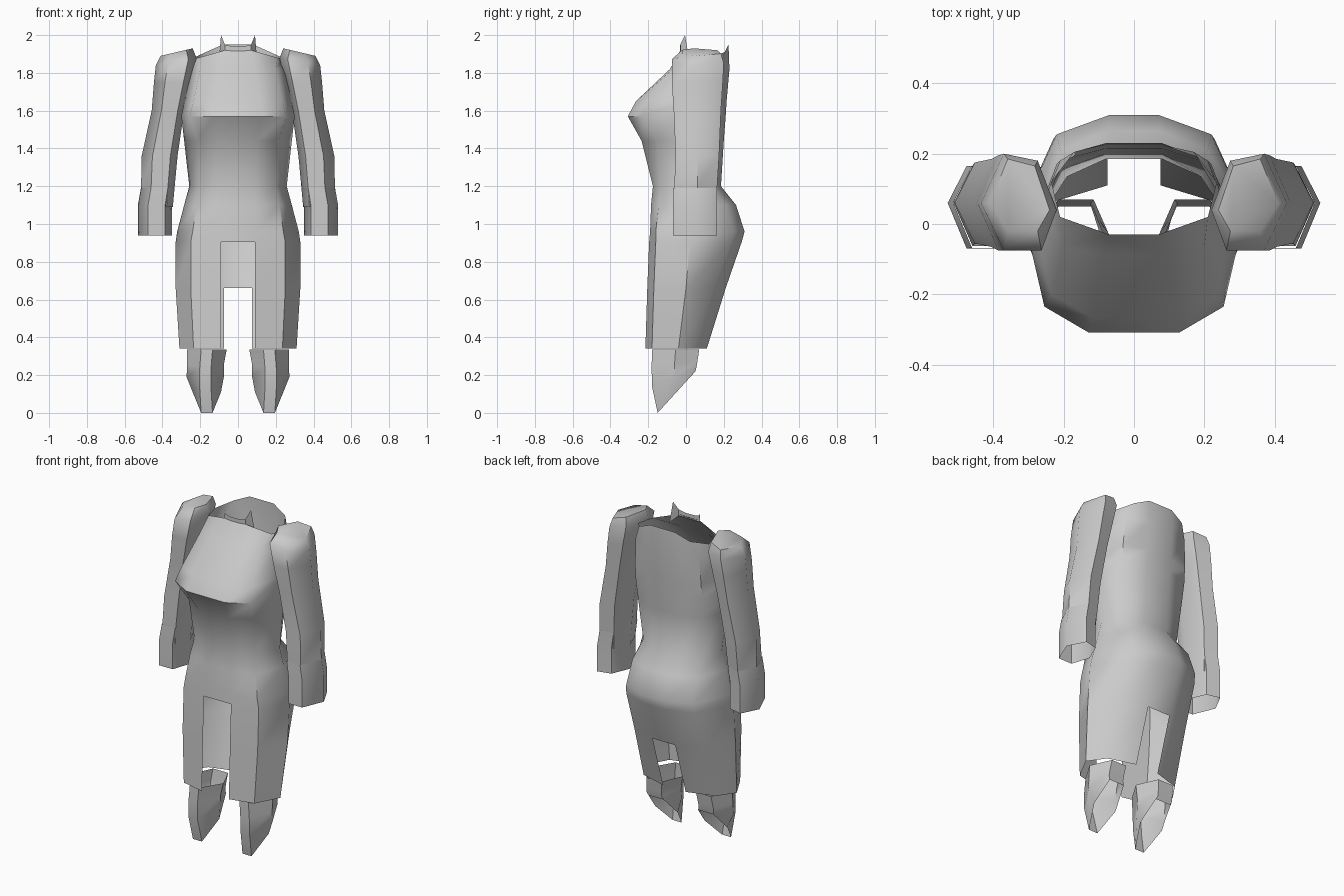
import bpy
import math

cube = bpy.data.objects.get("Cube")
if cube:
    bpy.data.objects.remove(cube, do_unlink=True)

grey = bpy.data.materials.new("cloth grey")
grey.use_nodes = True
COL = (0.6, 0.6, 0.6, 1)
grey.diffuse_color = COL
grey.node_tree.nodes["Principled BSDF"].inputs["Base Color"].default_value = COL


def loft(name, rows, closed=True, cap=False, skip=None, angle=50):
    """Skin a stack of equal-length point rows; skip(row, column) leaves holes."""
    n = len(rows[0])
    verts = [p for row in rows for p in row]
    faces = []
    for r in range(len(rows) - 1):
        for c in range(n if closed else n - 1):
            if skip and skip(r, c):
                continue
            d = (c + 1) % n
            faces.append((r * n + c, r * n + d, (r + 1) * n + d, (r + 1) * n + c))
    if cap:
        faces.append(tuple(range(len(verts) - n, len(verts))))
    mesh = bpy.data.meshes.new(name)
    mesh.from_pydata(verts, [], faces)
    mesh.materials.append(grey)
    obj = bpy.data.objects.new(name, mesh)
    bpy.context.collection.objects.link(obj)
    bpy.ops.object.select_all(action="DESELECT")
    obj.select_set(True)
    bpy.context.view_layer.objects.active = obj
    bpy.ops.object.shade_smooth_by_angle(angle=math.radians(angle))
    return obj


def mirrored(row, s):
    return [(s * x, y, z) for x, y, z in row][::s]


# Dress: height, front panel, front corner, side, back corner, back panel (x, y)
sections = [
    (.34, (.09, -.215), (.235, -.18), (.31, -.04), (.24, .06), (.075, .11)),
    (.66, (.09, -.205), (.25, -.17), (.33, 0), (.24, .15), (.075, .21)),
    (.905, (.09, -.195), (.25, -.16), (.33, .02), (.23, .24), (.075, .295)),
    (.96, (.09, -.19), (.24, -.16), (.322, .03), (.22, .255), (.07, .31)),
    (1.1, (.09, -.185), (.22, -.145), (.285, .03), (.21, .21), (.07, .265)),
    (1.2, (.09, -.175), (.2, -.13), (.258, .03), (.19, .135), (.08, .185)),
    (1.44, (.1, -.235), (.215, -.16), (.285, .02), (.21, .155), (.08, .2)),
    (1.57, (.13, -.308), (.255, -.235), (.3, -.04), (.22, .165), (.08, .21)),
    (1.65, (.12, -.265), (.235, -.2), (.285, 0), (.22, .17), (.08, .215)),
    (1.82, (.09, -.085), (.2, -.07), (.255, .06), (.21, .18), (.08, .23)),
    (1.9, (.07, -.03), (.21, .02), (.235, .12), (.17, .205), (.08, .225)),
]
rows = []
for z, *half in sections:
    right = [(x, y, z) for x, y in half]
    if z > 1.85:  # neckline dips at the shoulders and rises at the back
        right = [(x, y, z + dz) for (x, y, _), dz in zip(right, (.02, -.02, -.02, .01, .05))]
    rows.append(right + mirrored(right, -1))
FRONT, BACK = 9, 4
loft("dress", rows, skip=lambda r, c: (c == FRONT and r < 2) or (c == BACK and r < 1))

# Upright collar tab with two pointed corners
base = [(.03, -.032, 1.91), (.07, -.03, 1.91), (.1, .015, 1.88)]
top = [(.03, -.032, 1.94), (.07, -.03, 1.95), (.09, -.005, 2.0)]
loft("collar", [mirrored(base, -1) + base, mirrored(top, -1) + top], closed=False)


def arm_ring(z, xi, xo, yf, yb, tilt=0):
    w = xo - xi
    pts = [(xi, .04), (xi + .2 * w, yf), (xi + .7 * w, yf),
           (xo, .06), (xi + .7 * w, yb), (xi + .25 * w, yb - .02)]
    return [(x, y, z - tilt * (x - xi) / w) for x, y in pts]


def boot_ring(z, xi, xo, yf, yb, slope=0):
    m = (xi + xo) / 2
    pts = [(m - .03, yf), (m + .03, yf), (xo, yf + .5 * (yb - yf)),
           (m + .05, yb), (m - .05, yb), (xi, yf + .5 * (yb - yf))]
    return [(x, y, z + slope * (y - yf) / (yb - yf)) for x, y in pts]


sleeve = [arm_ring(*a) for a in (
    (1.09, .345, .51, -.055, .155), (1.2, .335, .513, -.062, .165),
    (1.36, .32, .51, -.055, .175), (1.6, .285, .457, -.065, .185),
    (1.75, .25, .445, -.075, .195), (1.88, .22, .435, -.075, .2, .04),
    (1.93, .24, .41, -.02, .185, .04))]
cuff = [arm_ring(*a) for a in (
    (.94, .35, .53, -.07, .165), (1.1, .35, .53, -.07, .165),
    (1.19, .336, .514, -.068, .165))]
boot = [boot_ring(*a) for a in (
    (0, .09, .24, -.15, .05, .22), (.14, .075, .272, -.18, .055, .1),
    (.24, .075, .27, -.182, .06, .03), (.335, .06, .27, -.18, .07))]

for side, s in (("left", 1), ("right", -1)):
    loft(side + "_sleeve", [mirrored(r, s) for r in sleeve], cap=True)
    loft(side + "_cuff", [mirrored(r, s) for r in cuff])
    loft(side + "_boot", [mirrored(r, s) for r in boot])
